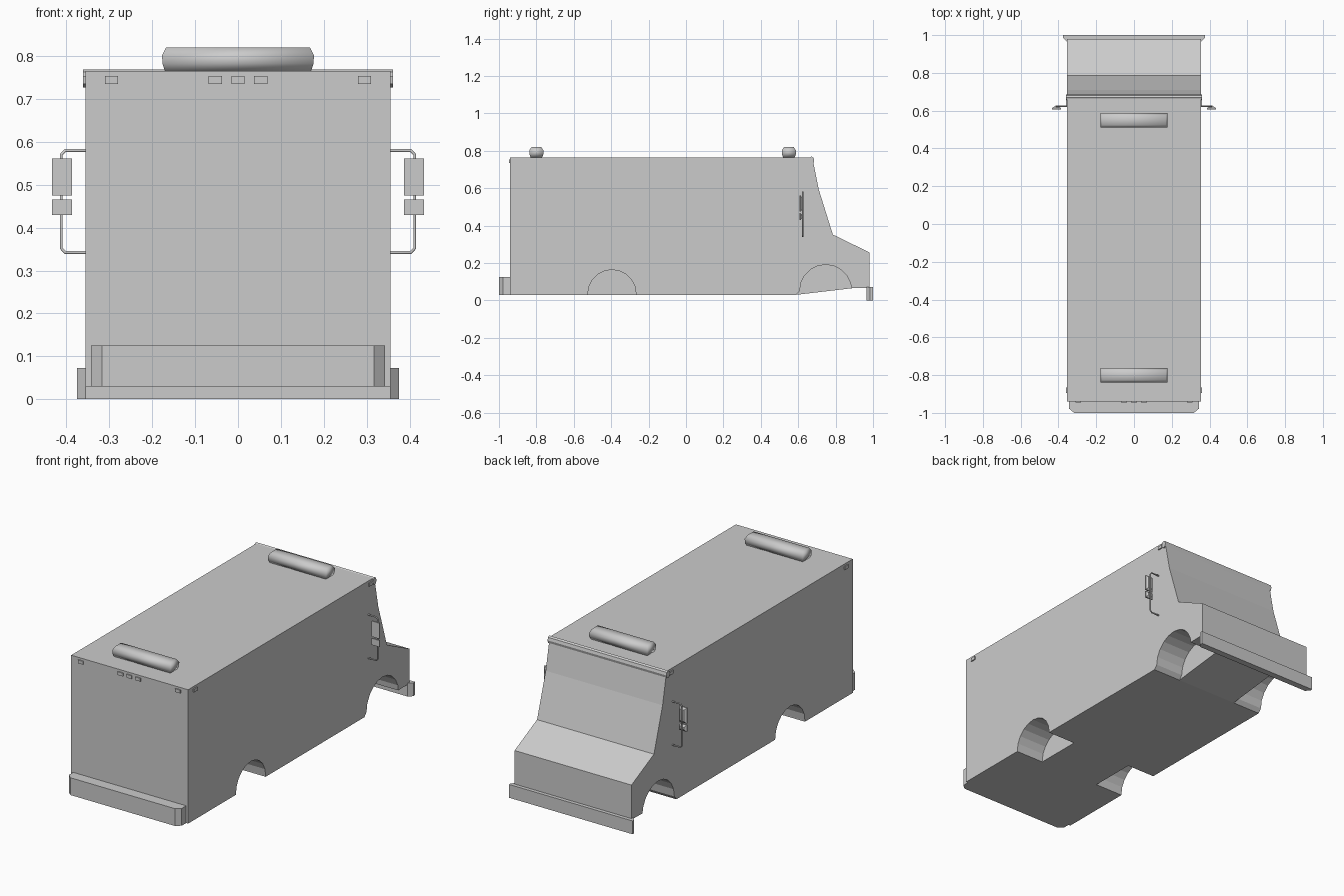
import bpy, bmesh, math
from mathutils import Vector

old = bpy.data.objects.get("Cube")
if old:
    bpy.data.objects.remove(old, do_unlink=True)

# One plain grey for the whole van
grey = bpy.data.materials.new("plain grey")
grey.use_nodes = True
colour = (0.6, 0.6, 0.6, 1)
grey.diffuse_color = colour
grey.node_tree.nodes["Principled BSDF"].inputs["Base Color"].default_value = colour


def loft(name, rings, smooth=False):
    """Skin a stack of equal point rings and cap both ends."""
    bm = bmesh.new()
    loops = [[bm.verts.new(p) for p in ring] for ring in rings]
    n = len(loops[0])
    for a, b in zip(loops, loops[1:]):
        for i in range(n):
            j = (i + 1) % n
            bm.faces.new((a[i], a[j], b[j], b[i]))
    bm.faces.new(loops[0][::-1])
    bm.faces.new(loops[-1])
    bmesh.ops.recalc_face_normals(bm, faces=bm.faces)
    mesh = bpy.data.meshes.new(name)
    bm.to_mesh(mesh)
    bm.free()
    for f in mesh.polygons:
        f.use_smooth = smooth
    mesh.materials.append(grey)
    obj = bpy.data.objects.new(name, mesh)
    bpy.context.collection.objects.link(obj)
    return obj


def side_prism(name, profile, x0, x1):
    """Extrude a (y, z) profile across x."""
    return loft(name, [[(x, y, z) for y, z in profile] for x in (x0, x1)])


def plan_prism(name, plan, z0, z1):
    """Extrude the right half of an (x, y) plan, mirrored, up z."""
    full = plan + [(-x, y) for x, y in reversed(plan)]
    return loft(name, [[(x, y, z) for x, y in full] for z in (z0, z1)])


def box(name, centre, size):
    cx, cy, cz = centre
    sx, sy, sz = (s / 2 for s in size)
    profile = [(cy - sy, cz - sz), (cy + sy, cz - sz), (cy + sy, cz + sz), (cy - sy, cz + sz)]
    return side_prism(name, profile, cx - sx, cx + sx)


def arc(cy, cz, r, steps=10):
    return [(cy + r * math.cos(math.pi * i / steps), cz + r * math.sin(math.pi * i / steps))
            for i in range(steps + 1)]


# Body shell: cargo box, sloped windscreen and short bonnet
HALF = 0.355
body = side_prism("body", [
    (-0.94, 0.03), (0.59, 0.03), (0.887, 0.065), (0.98, 0.067), (0.98, 0.257),
    (0.785, 0.352), (0.71, 0.592), (0.683, 0.727), (0.675, 0.765), (-0.94, 0.765)], -HALF, HALF)

# Wheel wells cut into both sides
rear_arch = arc(-0.396, 0.035, 0.129) + [(-0.525, -0.05), (-0.267, -0.05)]
front_arch = arc(0.747, 0.052, 0.139) + [(0.59, 0.03), (0.59, -0.05), (0.886, -0.05)]
for arch in (rear_arch, front_arch):
    for s in (-1, 1):
        cutter = side_prism("wheel_well_cutter", arch, *sorted((s * 0.185, s * 0.5)))
        cutter.hide_render = True
        mod = body.modifiers.new("wheel_well", "BOOLEAN")
        mod.operation, mod.solver, mod.object = "DIFFERENCE", "EXACT", cutter
        bpy.context.view_layer.objects.active = body
        bpy.ops.object.modifier_apply(modifier=mod.name)
        bpy.data.objects.remove(cutter, do_unlink=True)

# Rounded rail over the windscreen
rail = [(0.671 + 0.015 * math.cos(a * math.pi / 4), 0.748 + 0.021 * math.sin(a * math.pi / 4))
        for a in range(8)]
side_prism("roof_rail", rail, -0.361, 0.361)

# Bumpers at each end
plan_prism("step_bumper", [(0.343, -0.94), (0.343, -0.978), (0.317, -1.0)], 0.03, 0.125)
plan_prism("bonnet_bumper", [(0.355, 0.965), (0.375, 0.985), (0.375, 1.0)], 0.0, 0.073)

# Soft-edged roof vents
for name, cy in (("rear_roof_vent", -0.80), ("front_roof_vent", 0.55)):
    levels = [(0.764, 0.17, 0.03), (0.782, 0.176, 0.038), (0.802, 0.177, 0.038), (0.82, 0.168, 0.026)]
    loft(name, [[(sx * hx, cy + sy * hy, z) for sx, sy in ((-1, -1), (1, -1), (1, 1), (-1, 1))]
                for z, hx, hy in levels], smooth=True)

# Marker lamps
for x in (-0.295, -0.053, 0, 0.053, 0.295):
    box("end_marker_lamp", (x, -0.941, 0.744), (0.031, 0.01, 0.018))
for s in (-1, 1):
    for y in (-0.88, 0.64):
        box("side_marker_lamp", (s * 0.356, y, 0.744), (0.01, 0.031, 0.018))


# Mirrors on bent tube brackets
def mirror_head(name, s, z0, z1):
    rings = []
    for y, inset in ((0.606, 0), (0.613, 0), (0.622, 0.012)):
        xs = (s * (0.387 + inset), s * (0.434 - inset))
        rings.append([(xs[0], y, z0 + inset), (xs[1], y, z0 + inset),
                      (xs[1], y, z1 - inset), (xs[0], y, z1 - inset)])
    loft(name, rings)


for s, side in ((1, "left"), (-1, "right")):
    path = [(0.35, 0.58), (0.403, 0.58), (0.412, 0.57), (0.412, 0.352), (0.403, 0.342), (0.35, 0.342)]
    curve = bpy.data.curves.new(side + "_mirror_bracket", "CURVE")
    curve.dimensions = "3D"
    curve.bevel_depth = 0.004
    curve.bevel_resolution = 1
    curve.use_fill_caps = True
    spline = curve.splines.new("POLY")
    spline.points.add(len(path) - 1)
    for p, (x, z) in zip(spline.points, path):
        p.co = Vector((s * x, 0.624, z, 1))
    curve.materials.append(grey)
    bpy.context.collection.objects.link(bpy.data.objects.new(side + "_mirror_bracket", curve))
    mirror_head(side + "_main_mirror", s, 0.475, 0.561)
    mirror_head(side + "_wide_mirror", s, 0.43, 0.466)
